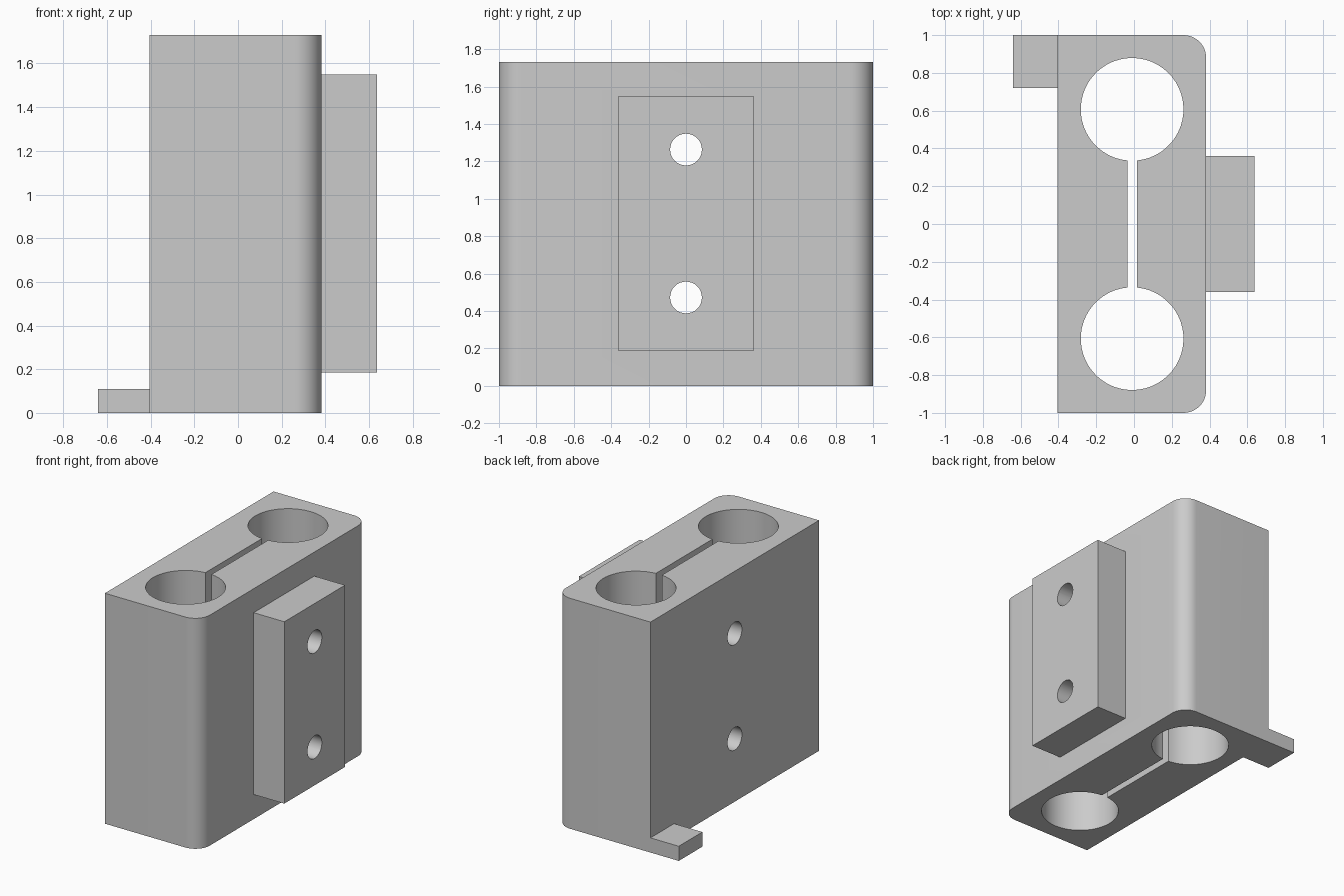
import bpy, bmesh
from math import sin, cos, pi, asin, radians
from mathutils import Matrix

cube = bpy.data.objects.get("Cube")
if cube:
    bpy.data.objects.remove(cube, do_unlink=True)

grey = bpy.data.materials.new("plain grey")
grey.use_nodes = True
colour = (0.6, 0.6, 0.6, 1)
grey.diffuse_color = colour
grey.node_tree.nodes["Principled BSDF"].inputs["Base Color"].default_value = colour

HEIGHT = 1.73
LEFT, RIGHT = -0.405, 0.382      # block sides in x


def prism(name, outline, z0, z1, turn=None):
    """Extrude a flat outline from z0 to z1, then turn it if asked."""
    bm = bmesh.new()
    face = bm.faces.new([bm.verts.new((x, y, z0)) for x, y in outline])
    top = bmesh.ops.extrude_face_region(bm, geom=[face])["geom"]
    verts = [v for v in top if isinstance(v, bmesh.types.BMVert)]
    bmesh.ops.translate(bm, verts=verts, vec=(0, 0, z1 - z0))
    if turn:
        bm.transform(turn)
    bmesh.ops.recalc_face_normals(bm, faces=bm.faces)
    mesh = bpy.data.meshes.new(name)
    bm.to_mesh(mesh)
    bm.free()
    mesh.materials.append(grey)
    obj = bpy.data.objects.new(name, mesh)
    bpy.context.collection.objects.link(obj)
    return obj


def arc(cx, cy, r, start, end, steps):
    angles = [start + (end - start) * i / steps for i in range(steps + 1)]
    return [(cx + r * cos(a), cy + r * sin(a)) for a in angles]


def rect(x0, x1, y0, y1):
    return [(x0, y0), (x1, y0), (x1, y1), (x0, y1)]


def combine(body, part, operation):
    """Apply a boolean and discard the helper part."""
    mod = body.modifiers.new(operation.lower(), "BOOLEAN")
    mod.operation, mod.object, mod.solver = operation, part, "EXACT"
    bpy.context.view_layer.objects.active = body
    bpy.ops.object.modifier_apply(modifier=mod.name)
    bpy.data.objects.remove(part, do_unlink=True)


# Main block, rounded on its two +x corners
R = 0.12
outline = [(LEFT, 1), (LEFT, -1)]
outline += arc(RIGHT - R, -1 + R, R, -pi / 2, 0, 12)
outline += arc(RIGHT - R, 1 - R, R, 0, pi / 2, 12)
block = prism("clamp_block", outline, 0, HEIGHT)

# Mounting pad on the side and foot tab at the back corner
combine(block, prism("mounting_pad", rect(RIGHT - 0.05, 0.637, -0.36, 0.36), 0.185, 1.55), "UNION")
combine(block, prism("foot_tab", rect(-0.64, LEFT + 0.05, 0.72, 1), 0, 0.11), "UNION")

# Two vertical bores joined by a narrow slot
CX, CY, BORE, SLOT = -0.01, 0.607, 0.272, 0.025
gap = asin(SLOT / BORE)
bores = arc(CX, CY, BORE, -pi / 2 + gap, 1.5 * pi - gap, 48)
bores += arc(CX, -CY, BORE, pi / 2 + gap, 2.5 * pi - gap, 48)
combine(block, prism("bore_cutter", bores, -0.1, HEIGHT + 0.1), "DIFFERENCE")

# Cross holes running right through the pad and block
for z in (0.472, 1.263):
    turn = Matrix.Translation((0, 0, z)) @ Matrix.Rotation(pi / 2, 4, "Y")
    hole = prism("bolt_hole_cutter", arc(0, 0, 0.085, 0, 2 * pi, 32)[:-1], -1, 1, turn)
    combine(block, hole, "DIFFERENCE")

# Smooth the curved walls, keep the edges sharp
bpy.ops.object.select_all(action="DESELECT")
block.select_set(True)
bpy.context.view_layer.objects.active = block
bpy.ops.object.shade_smooth_by_angle(angle=radians(30))
